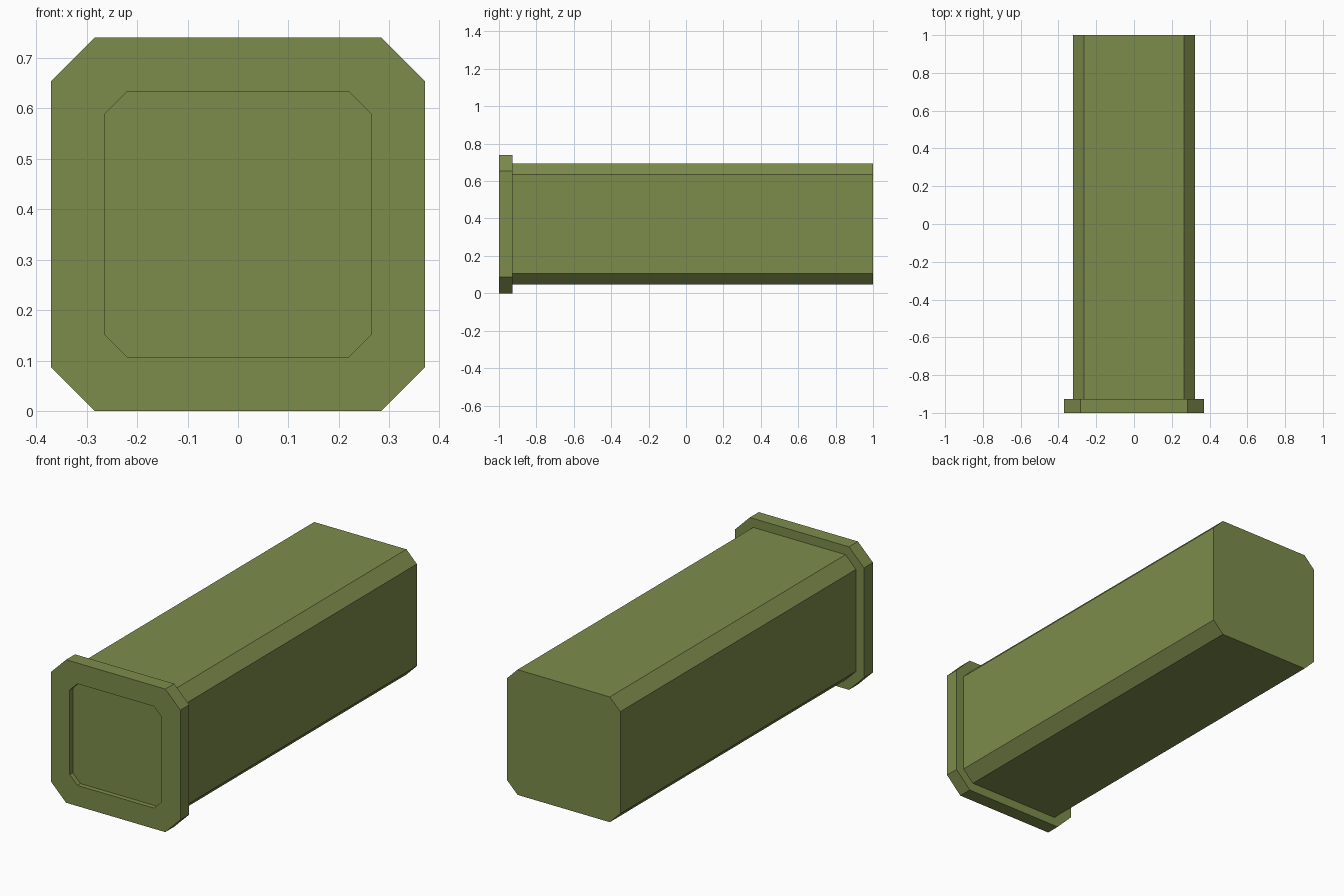
import bpy, bmesh

if "Cube" in bpy.data.objects:
    bpy.data.objects.remove(bpy.data.objects["Cube"])

CENTRE_Z = 0.37

olive = bpy.data.materials.new("olive green")
olive.diffuse_color = (0.205, 0.262, 0.072, 1)
olive.use_nodes = True
olive.node_tree.nodes["Principled BSDF"].inputs["Base Color"].default_value = olive.diffuse_color


def ring(bm, half, flat, y):
    """Chamfered-square loop of eight vertices at depth y."""
    pts = [(flat, -half), (half, -flat), (half, flat), (flat, half),
           (-flat, half), (-half, flat), (-half, -flat), (-flat, -half)]
    return [bm.verts.new((x, y, CENTRE_Z + z)) for x, z in pts]


# Sections from the recess floor, over the flange, to the back of the body
sections = [
    (0.263, 0.219, -0.975),   # recess floor
    (0.263, 0.219, -1.0),     # recess rim
    (0.37, 0.284, -1.0),      # flange front
    (0.37, 0.284, -0.927),    # flange back
    (0.324, 0.264, -0.927),   # body start
    (0.324, 0.264, 1.0),      # body end
]

bm = bmesh.new()
rings = [ring(bm, *s) for s in sections]
for a, b in zip(rings, rings[1:]):
    for i in range(8):
        j = (i + 1) % 8
        bm.faces.new((a[i], a[j], b[j], b[i]))
bm.faces.new(rings[0])
bm.faces.new(rings[-1])
bmesh.ops.recalc_face_normals(bm, faces=bm.faces)

mesh = bpy.data.meshes.new("flanged_body")
bm.to_mesh(mesh)
bm.free()
mesh.materials.append(olive)
obj = bpy.data.objects.new("flanged_body", mesh)
bpy.context.collection.objects.link(obj)
